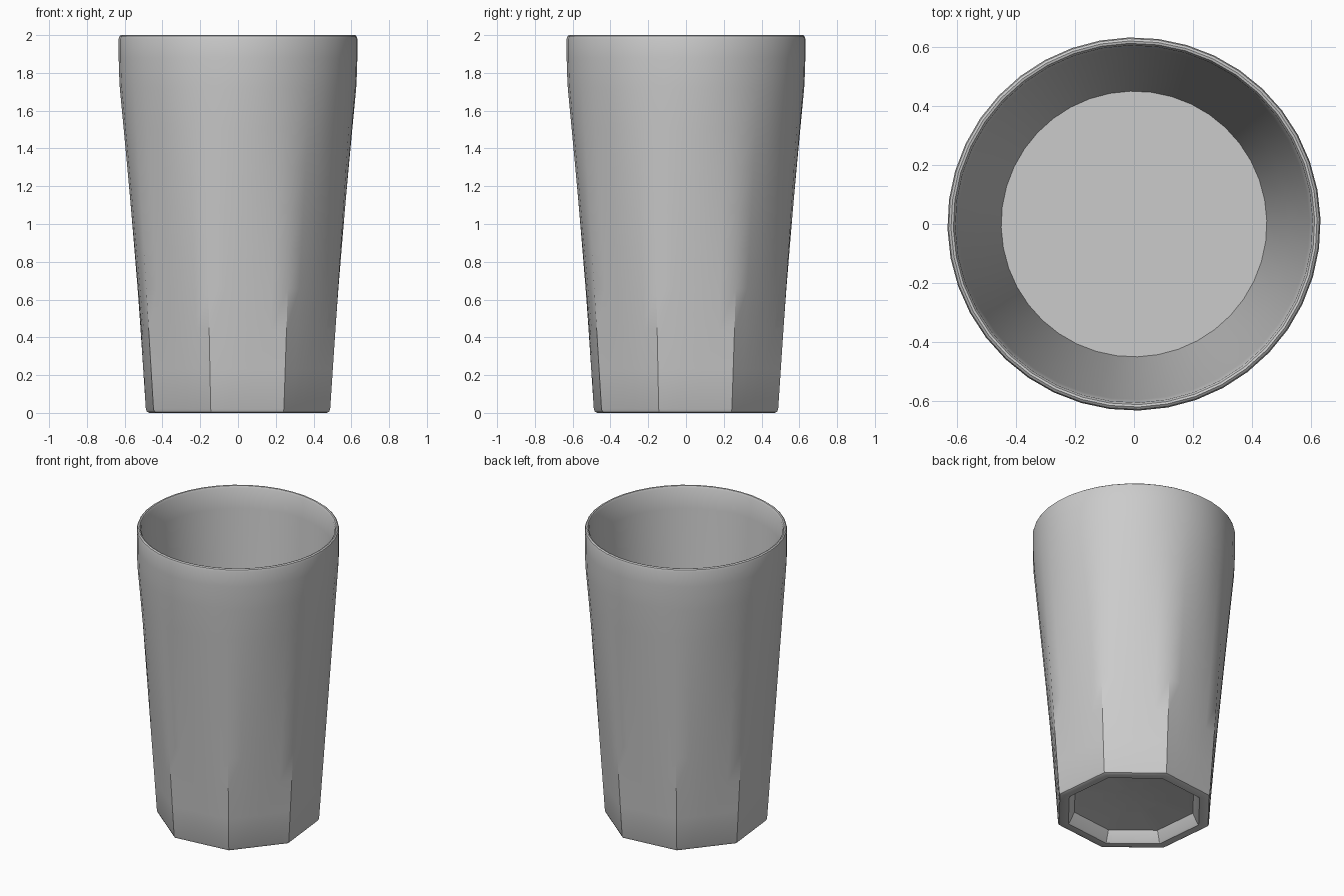
import bpy, bmesh
from math import radians, pi, cos, sin

if "Cube" in bpy.data.objects:
    bpy.data.objects.remove(bpy.data.objects["Cube"])

PER_SIDE = 5               # segments per octagon side
N = 8 * PER_SIDE
TWIST = radians(28.5)      # direction of one octagon corner

bm = bmesh.new()


def ring(radius, z, roundness):
    """Cross-section between an octagon (0) and a circle (1); radius is to the corners."""
    verts = []
    for i in range(N):
        side, step = divmod(i, PER_SIDE)
        a0 = TWIST + side * pi / 4
        a1 = a0 + pi / 4
        f = step / PER_SIDE
        ang = a0 + f * pi / 4
        ox = (1 - f) * cos(a0) + f * cos(a1)
        oy = (1 - f) * sin(a0) + f * sin(a1)
        x = (1 - roundness) * ox + roundness * cos(ang)
        y = (1 - roundness) * oy + roundness * sin(ang)
        verts.append(bm.verts.new((radius * x, radius * y, z)))
    return verts


# radius, height, roundness: from the underside recess, up the outside, over the lip, down the inside
sections = [
    (0.22, 0.095, 0.0), (0.40, 0.075, 0.0), (0.43, 0.01, 0.0), (0.44, 0.0, 0.0),
    (0.49, 0.0, 0.0), (0.503, 0.006, 0.0), (0.509, 0.02, 0.0)]
for k in range(1, 9):
    t = k / 8
    sections.append((0.509 + 0.117 * t, 0.02 + 1.70 * t, t))
sections += [
    (0.630, 1.80, 1), (0.632, 1.88, 1), (0.632, 1.98, 1), (0.628, 1.994, 1),
    (0.620, 2.0, 1), (0.612, 1.998, 1), (0.605, 1.985, 1), (0.595, 1.85, 1),
    (0.525, 1.0, 1), (0.45, 0.14, 1)]

rings = [ring(*s) for s in sections]
for lo, hi in zip(rings, rings[1:]):
    for i in range(N):
        j = (i + 1) % N
        bm.faces.new((lo[i], lo[j], hi[j], hi[i]))

# Underside centre and inner floor
apex = bm.verts.new((0, 0, 0.105))
for i in range(N):
    bm.faces.new((rings[0][(i + 1) % N], rings[0][i], apex))
bm.faces.new(rings[-1])
bmesh.ops.recalc_face_normals(bm, faces=bm.faces[:])

mesh = bpy.data.meshes.new("tumbler")
bm.to_mesh(mesh)
bm.free()
tumbler = bpy.data.objects.new("tumbler", mesh)
bpy.context.collection.objects.link(tumbler)
bpy.context.view_layer.objects.active = tumbler
tumbler.select_set(True)
bpy.ops.object.shade_smooth_by_angle(angle=radians(30))
